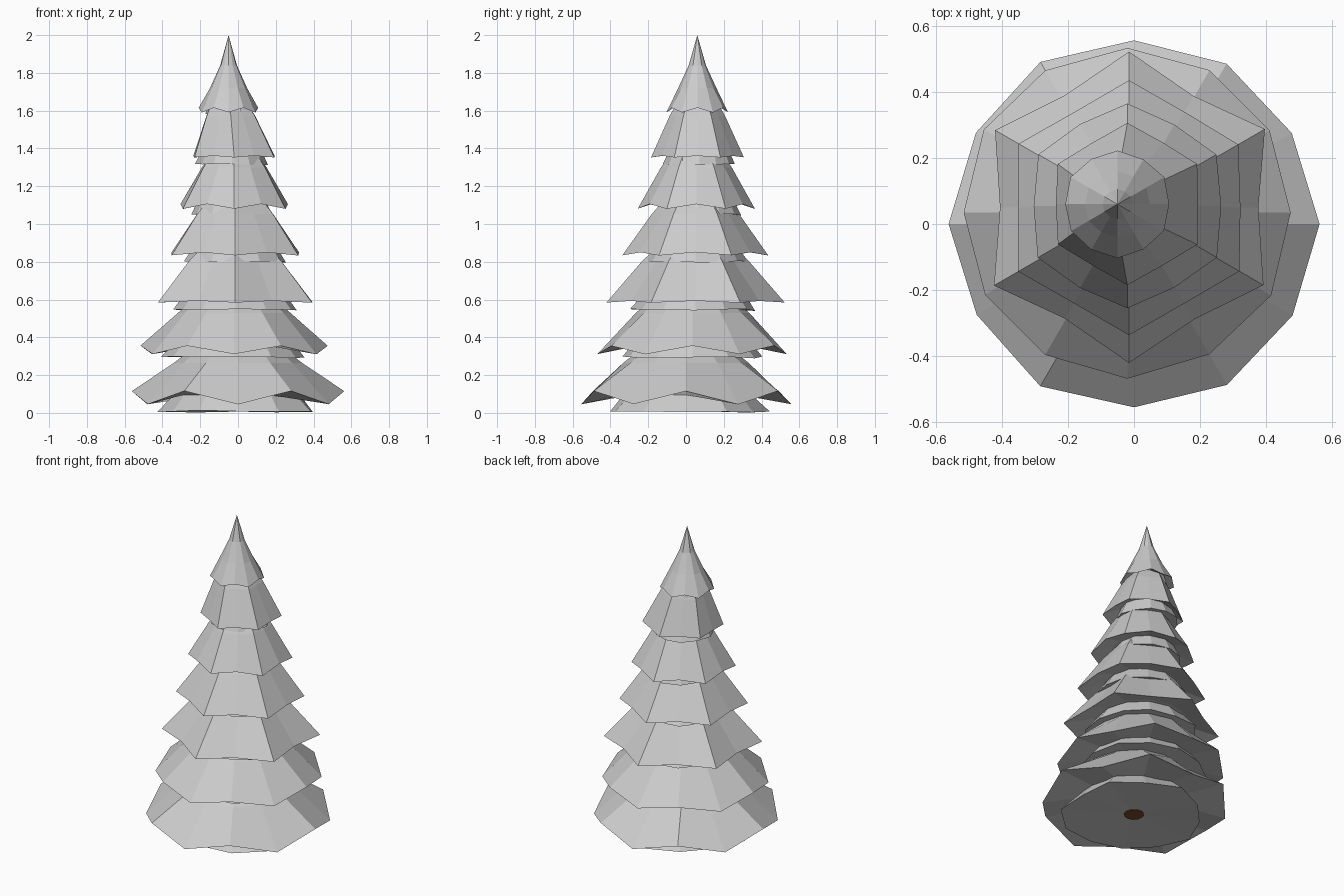
import bpy, bmesh, math, random

if "Cube" in bpy.data.objects:
    bpy.data.objects.remove(bpy.data.objects["Cube"])

random.seed(4)
SIDES = 12


def ring(bm, cx, cy, r_tip, r_mid, z_tip, z_mid, jitter=0.0):
    """Twelve-point ring; odd points are drooping tips, even points lie between."""
    verts = []
    for i in range(SIDES):
        a = math.radians(30 * i)
        tip = i % 2
        r = (r_tip if tip else r_mid) * (1 + random.uniform(-jitter, jitter))
        z = (z_tip if tip else z_mid) + random.uniform(0, jitter) * 0.2
        verts.append(bm.verts.new((cx + r * math.cos(a), cy + r * math.sin(a), z)))
    return verts


def bridge(bm, low, high):
    for i in range(SIDES):
        j = (i + 1) % SIDES
        bm.faces.new((low[i], low[j], high[j], high[i]))


def fan(bm, loop, point):
    p = bm.verts.new(point)
    for i in range(SIDES):
        bm.faces.new((loop[i], loop[(i + 1) % SIDES], p))


def finish(bm, name):
    bmesh.ops.recalc_face_normals(bm, faces=bm.faces)
    me = bpy.data.meshes.new(name)
    bm.to_mesh(me)
    bm.free()
    bpy.context.collection.objects.link(bpy.data.objects.new(name, me))


def branch_tier(name, cx, cy, r_tip, r_mid, z_tip, z_mid, upper, peak, lean=(0, 0)):
    """Overhanging skirt with a hollow underside."""
    bm = bmesh.new()
    rim = ring(bm, cx, cy, r_tip, r_mid, z_tip, z_mid, 0.008)
    inner = ring(bm, cx, cy, r_tip * 0.6, r_tip * 0.6, z_tip + 0.05, z_tip + 0.05)
    bridge(bm, inner, rim)
    fan(bm, inner, (cx, cy, z_tip + 0.07))
    last = rim
    for k, (scale, height) in enumerate(upper, 1):
        nxt = ring(bm, cx + lean[0] * k, cy + lean[1] * k, r_tip * scale,
                   r_mid * scale, z_tip + height, z_tip + height)
        bridge(bm, last, nxt)
        last = nxt
    fan(bm, last, (cx + lean[0] * 2, cy + lean[1] * 2, peak))
    finish(bm, name)


def under_tier(name, cx, cy, r, z):
    """Smaller skirt tucked beneath the overhang."""
    bm = bmesh.new()
    rim = ring(bm, cx, cy, r, r, z, z, 0.06)
    top = ring(bm, cx, cy, r * 0.7, r * 0.7, z + 0.14, z + 0.14)
    fan(bm, rim, (cx, cy, z + 0.02))
    bridge(bm, rim, top)
    fan(bm, top, (cx, cy, z + 0.18))
    finish(bm, name)


# Centre x, y, tip radius, mid radius, tip z, mid z, under-skirt radius, under-skirt drop
tiers = [
    (0.0, 0.0, 0.553, 0.565, 0.045, 0.115, 0.42, 0.043),
    (-0.02, 0.035, 0.50, 0.495, 0.31, 0.355, 0.38, 0.022),
    (-0.015, 0.05, 0.472, 0.39, 0.583, 0.592, 0.33, 0.045),
    (-0.015, 0.05, 0.385, 0.335, 0.833, 0.85, 0.265, 0.04),
    (-0.02, 0.055, 0.312, 0.285, 1.08, 1.105, 0.22, 0.035),
    (-0.02, 0.06, 0.245, 0.215, 1.352, 1.36, 0.185, 0.042),
]
for n, t in enumerate(tiers):
    lean = (-0.018, 0) if n == 5 else (0, 0)
    branch_tier(f"branch_tier_{n + 1}", *t[:6], [(0.6, 0.22), (0.28, 0.36)], t[4] + 0.4, lean)
    off = 0.012 if n > 3 else 0
    under_tier(f"under_tier_{n + 1}", t[0] - off, t[1] + off, t[6], t[4] - t[7])

# Pointed crown
branch_tier("crown", -0.05, 0.06, 0.163, 0.158, 1.59, 1.615,
            [(0.62, 0.13), (0.28, 0.25)], 2.0)
under_tier("crown_under", -0.05, 0.06, 0.12, 1.575)

# Trunk stub
bpy.ops.mesh.primitive_cylinder_add(vertices=12, radius=0.06, depth=0.3, location=(0, 0, 0.165))
trunk = bpy.context.object
trunk.name = "trunk"
bark = bpy.data.materials.new("bark")
bark.diffuse_color = (0.18, 0.07, 0.02, 1)
bark.use_nodes = True
bark.node_tree.nodes["Principled BSDF"].inputs["Base Color"].default_value = bark.diffuse_color
trunk.data.materials.append(bark)
